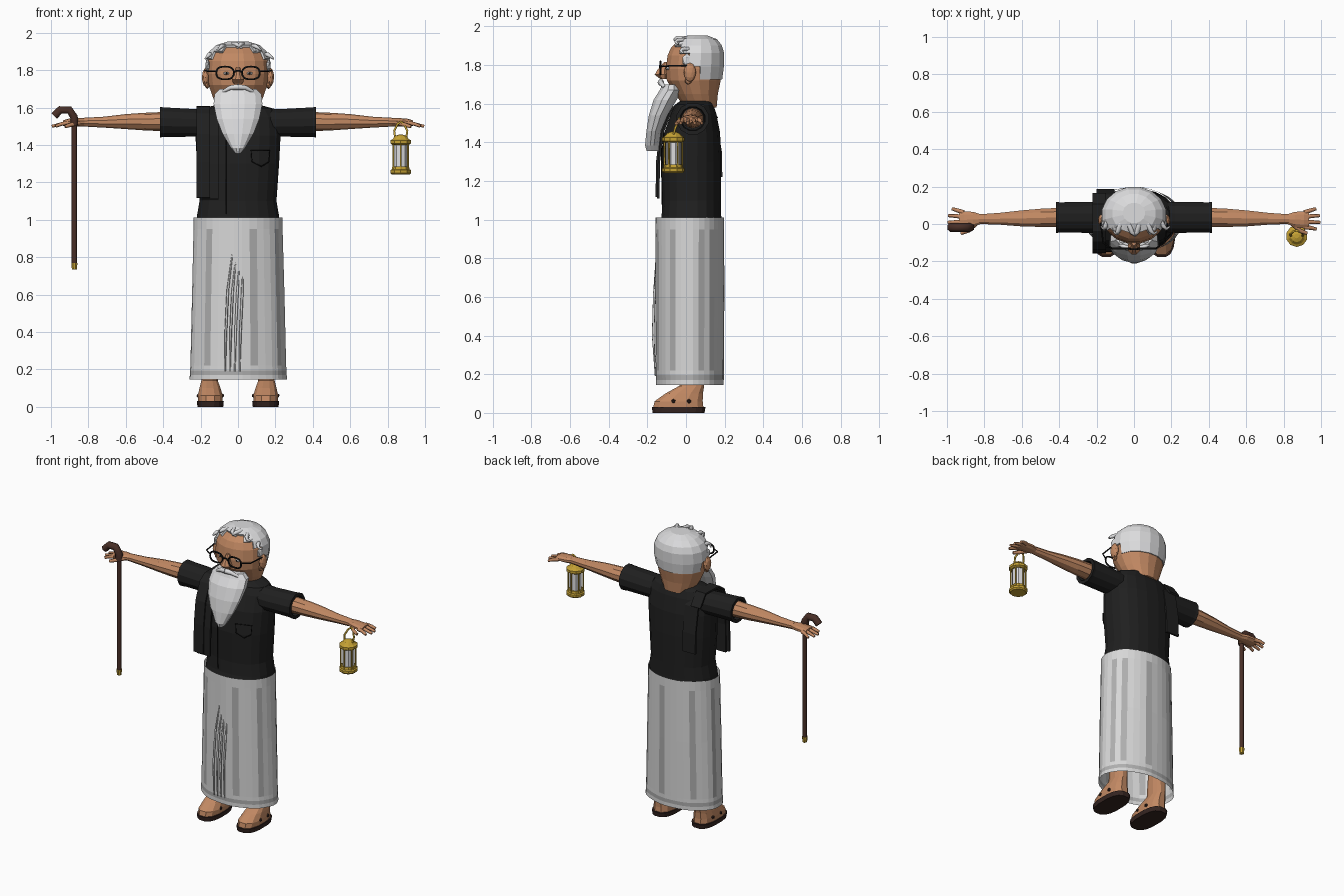
import bpy, bmesh, math
from mathutils import Vector

cube = bpy.data.objects.get("Cube")
if cube:
    bpy.data.objects.remove(cube, do_unlink=True)


def material(name, r, g, b):
    m = bpy.data.materials.new(name)
    m.use_nodes = True
    m.diffuse_color = (r, g, b, 1)
    m.node_tree.nodes["Principled BSDF"].inputs["Base Color"].default_value = (r, g, b, 1)
    return m


SKIN = material("warm skin", .54, .25, .125)
BLACK = material("black cloth", .014, .014, .014)
CLOTH = material("white cloth", .68, .68, .68)
GREY = material("grey stripe", .43, .43, .43)
HAIR = material("white hair", .72, .72, .73)
WOOD = material("dark wood", .065, .028, .02)
SOLE = material("brown leather", .035, .018, .015)
BRASS = material("brass", .56, .36, .035)
GLASS = material("pale glass", .72, .72, .74)
FRAME = material("black frame", .006, .006, .006)


def finish(name, mesh, *mats):
    for m in mats:
        mesh.materials.append(m)
    ob = bpy.data.objects.new(name, mesh)
    bpy.context.collection.objects.link(ob)
    return ob


def from_bm(name, bm, *mats):
    bmesh.ops.recalc_face_normals(bm, faces=bm.faces)
    mesh = bpy.data.meshes.new(name)
    bm.to_mesh(mesh)
    bm.free()
    return finish(name, mesh, *mats)


def power(c, e):
    return math.copysign(abs(c) ** e, c)


def loft(name, rings, mat, n=12, axis="z", e=1.0, caps=(True, True), fold=None):
    """Skin rings (position, centre u, centre v, radius u, radius v)."""
    bm = bmesh.new()
    loops = []
    for t, cu, cv, ru, rv in rings:
        loop = []
        for i in range(n):
            a = math.tau * (i + .5) / n
            k = fold(a, t) if fold else 1
            u, v = cu + k * ru * power(math.cos(a), e), cv + k * rv * power(math.sin(a), e)
            loop.append(bm.verts.new((u, v, t) if axis == "z" else (t, u, v)))
        loops.append(loop)
    for a, b in zip(loops, loops[1:]):
        for i in range(n):
            j = (i + 1) % n
            bm.faces.new((a[i], a[j], b[j], b[i]))
    for end, loop in zip(caps, (loops[0], loops[-1])):
        if end:
            bm.faces.new(loop)
    return from_bm(name, bm, mat)


def tube(name, pts, r, mat, closed=False, taper=None):
    cu = bpy.data.curves.new(name, "CURVE")
    cu.dimensions, cu.bevel_depth, cu.bevel_resolution, cu.use_fill_caps = "3D", r, 1, True
    sp = cu.splines.new("POLY")
    sp.points.add(len(pts) - 1)
    for i, (p, q) in enumerate(zip(sp.points, pts)):
        p.co = (*q, 1)
        p.radius = taper(i / (len(pts) - 1)) if taper else 1
    sp.use_cyclic_u = closed
    tmp = bpy.data.objects.new(name + "_curve", cu)
    mesh = bpy.data.meshes.new_from_object(tmp)
    bpy.data.objects.remove(tmp)
    mesh.materials.clear()
    return finish(name, mesh, mat)


def blob(name, loc, size, mat, sub=2):
    bm = bmesh.new()
    bmesh.ops.create_icosphere(bm, subdivisions=sub, radius=1)
    for v in bm.verts:
        v.co = Vector(loc) + Vector(c * s for c, s in zip(v.co, size))
    return from_bm(name, bm, mat)


def arc(cx, y, cz, rx, rz, a0, a1, n, e=1):
    angles = [math.radians(a0 + (a1 - a0) * i / n) for i in range(n + 1)]
    return [(cx + rx * power(math.cos(a), e), y, cz + rz * power(math.sin(a), e)) for a in angles]


# Head and domed hair cap
skull = [(1.58, 0, .075, .1, .085), (1.65, 0, .055, .135, .112), (1.72, 0, .04, .16, .142),
         (1.78, 0, .04, .168, .147), (1.85, 0, .045, .164, .143), (1.89, 0, .048, .144, .128),
         (1.922, 0, .052, .108, .098), (1.94, 0, .055, .05, .047)]
loft("head", skull, SKIN, 16)
cap = loft("hair_cap", [(1.725, 0, .045, .163, .145)] +
           [(z + .012, x, y + .004, a + .01, b + .008) for z, x, y, a, b in skull[3:]], HAIR, 16)
bm = bmesh.new()
bm.from_mesh(cap.data)
bald = []
for f in bm.faces:
    c = f.calc_center_median()
    limit = .045 if c.z < 1.8 else .0 if c.z < 1.88 else -.03 if c.z < 1.92 else -.07
    if c.y < limit or (abs(f.normal.z) > .99 and c.z < 1.8):
        bald.append(f)
bmesh.ops.delete(bm, geom=bald, context="FACES")
bm.to_mesh(cap.data)
bm.free()
cap.modifiers.new("thickness", "SOLIDIFY").thickness = .014

# Swept locks along the hairline
for i in range(10):
    a = math.pi * i / 9
    x, z, y = .152 * math.cos(a), 1.842 + .088 * math.sin(a), -.005 - .05 * math.sin(a)
    sweep = .03 if i % 2 else -.02
    tube("hair_lock", [(x * .95, y + .05, z + .008), (x + sweep * .5, y + .01, z + .012),
                       (x + sweep, y - .004, z + .002), (x + sweep * 1.6, y + .008, z - .012)],
         .015, HAIR, taper=lambda t: 1.1 - .8 * t)

# Face, ears and spectacles
loft("nose", [(1.728, 0, -.115, .026, .02), (1.75, 0, -.125, .036, .04), (1.775, 0, -.122, .022, .028),
              (1.815, 0, -.1, .012, .015)], SKIN, 8)
for s, side in ((1, "left"), (-1, "right")):
    blob(side + "_ear", (s * .173, .02, 1.762), (.02, .032, .05), SKIN)
    blob(side + "_earlobe", (s * .164, .012, 1.72), (.014, .02, .022), SKIN, 1)
    blob(side + "_sideburn", (s * .163, .005, 1.825), (.014, .028, .035), HAIR, 1)
    blob(side + "_eye", (s * .062, -.092, 1.783), (.017, .012, .008), HAIR)
    blob(side + "_pupil", (s * .062, -.102, 1.783), (.007, .004, .007), FRAME, 1)
    tube(side + "_lens_rim", arc(s * .069, -.132, 1.785, .047, .034, 0, 345, 23, .8), .0055, FRAME, True)
    tube(side + "_temple", [(s * .117, -.13, 1.793), (s * .165, -.1, 1.795), (s * .178, .01, 1.797)],
         .0045, FRAME)
    tube(side + "_moustache", [(0, -.13, 1.71), (s * .04, -.128, 1.707), (s * .08, -.11, 1.685)],
         .018, HAIR, taper=lambda t: 1 - .5 * t)
tube("bridge", arc(0, -.135, 1.785, .02, .012, 0, 180, 6), .005, FRAME)
loft("beard", [(1.355, 0, -.172, .015, .033), (1.385, 0, -.175, .04, .038), (1.46, 0, -.167, .086, .039),
               (1.54, 0, -.144, .118, .05), (1.62, 0, -.108, .135, .062), (1.67, 0, -.078, .13, .06),
               (1.7, 0, -.075, .1, .05)], HAIR, 12)

# Shirt tucked into the skirt, with placket and pocket
loft("shirt", [(.95, 0, .022, .226, .166), (1.02, 0, .028, .222, .156), (1.1, 0, .03, .208, .153),
               (1.3, 0, .027, .222, .157), (1.45, 0, .032, .23, .146), (1.55, 0, .04, .222, .118),
               (1.595, 0, .042, .19, .1), (1.615, 0, .055, .115, .085)], BLACK, 20, e=.88)
tube("placket", [(-.065, -.122, 1.03), (-.065, -.127, 1.3), (-.065, -.115, 1.45)], .003, FRAME)
tube("pocket", [(.07, -.126, 1.37), (.17, -.094, 1.37), (.165, -.096, 1.31), (.125, -.117, 1.285),
                (.075, -.127, 1.31)], .003, FRAME, True)

# Arms, sleeves and hands
for s, side in ((1, "left"), (-1, "right")):
    def limb(name, rings, mat, n=10):
        return loft(side + "_" + name, [(s * r[0], *r[1:]) for r in rings], mat, n, "x")
    limb("sleeve", [(.1, .04, 1.522, .08, .082), (.22, .035, 1.518, .085, .076), (.4, .035, 1.522, .084, .082),
                    (.418, .035, 1.522, .086, .085), (.418, .035, 1.522, .066, .064),
                    (.39, .035, 1.522, .06, .06)], BLACK, 12)
    limb("forearm", [(.36, .035, 1.525, .056, .053), (.5, .033, 1.525, .051, .047),
                     (.6, .03, 1.525, .045, .04), (.72, .028, 1.522, .033, .029),
                     (.83, .026, 1.522, .027, .023)], SKIN)
    limb("palm", [(.82, .026, 1.522, .027, .022), (.86, .024, 1.522, .043, .022),
                  (.91, .022, 1.52, .048, .02), (.935, .022, 1.516, .044, .015)], SKIN)
    for k, reach in enumerate((.975, .995, .992, .972)):
        y = -.017 + k * .026
        tube(side + "_finger", [(s * .91, y, 1.518), (s * .945, y * 1.2, 1.512),
                                (s * reach, y * 1.4 - .004, 1.5)], .013, SKIN, taper=lambda t: 1 - .35 * t)
    tube(side + "_thumb", [(s * .85, .0, 1.518), (s * .885, -.035, 1.51), (s * .925, -.05, 1.498)],
         .014, SKIN, taper=lambda t: 1 - .3 * t)

# Folded shawl over the right shoulder
path = [(-.15, 1.11), (-.146, 1.3), (-.128, 1.45), (-.085, 1.56), (-.03, 1.597), (.1, 1.6),
        (.158, 1.52), (.186, 1.35), (.188, 1.22)]
for name, x0, x1, lift, end in (("shawl", -.2, -.105, 0, len(path)), ("shawl_fold", -.222, -.15, .008, 7)):
    bm = bmesh.new()
    rows = [[bm.verts.new((x, y + math.copysign(lift, y), z + lift)) for x in (x0, x1)] for y, z in path[:end]]
    for a, b in zip(rows, rows[1:]):
        bm.faces.new((a[0], a[1], b[1], b[0]))
    ob = from_bm(name, bm, BLACK)
    ob.modifiers.new("thickness", "SOLIDIFY").thickness = .012

# Wrapped skirt, with woven stripes and a hem band
levels = [(1.012, .238, .178), (.95, .239, .178), (.6, .248, .178), (.22, .257, .176), (.195, .259, .176),
          (.17, .26, .175), (.145, .262, .175)]
skirt = loft("skirt", [(z, 0, .02, a, b) for z, a, b in levels], CLOTH, 36, caps=(False, False),
             fold=lambda a, z: 1 + .008 * math.cos(9 * a) * min(1, (1.012 - z) * 3))
skirt.data.materials.append(GREY)
for f in skirt.data.polygons:
    c = f.center
    a = round(math.degrees(math.atan2((c.y - .02) / .177, c.x / .25)) / 10) * 10 % 360
    stripe = a in (20, 40, 80, 130, 170, 230, 290, 330)
    if .17 < c.z < .195 or (.22 < c.z < .95 and stripe):
        f.material_index = 1
for i in range(4):
    x = -.065 + i * .026
    top = .82 - .035 * i
    tube("pleat", [(x + .035 - i * .008, -.153, top), (x + .01, -.164, .62), (x, -.17, .4),
                   (x - .004, -.158, .19)], .007, CLOTH, taper=lambda t: .5 + .5 * math.sin(math.pi * t))

# Feet and sandals with strap pegs
for s, side in ((1, "left"), (-1, "right")):
    loft(side + "_foot", [(.025, s * .148, -.04, .068, .134), (.06, s * .148, -.038, .068, .128),
                          (.1, s * .15, -.01, .058, .1), (.14, s * .152, .03, .045, .066),
                          (.32, s * .152, .035, .045, .052)], SKIN, 12, e=.8)
    loft(side + "_sandal", [(0, s * .148, -.038, .07, .136), (.03, s * .148, -.038, .073, .141)], SOLE, 16, e=.75)
    for y in (-.065, .015):
        for edge in (-1, 1):
            blob(side + "_strap_peg", (s * .148 + edge * .063, y, .06), (.012, .012, .012), SOLE, 1)

# Walking cane with an angular crook
tube("cane_shaft", [(-.875, -.018, .76), (-.875, -.018, 1.53)], .015, WOOD)
tube("cane_handle", [(x, -.018, z) for x, z in ((-.875, 1.505), (-.877, 1.55), (-.902, 1.588),
                                               (-.95, 1.588), (-.982, 1.555))], .024, WOOD)
loft("cane_tip", [(.733, -.875, -.018, .014, .014), (.77, -.875, -.018, .018, .018)], BRASS, 8)

# Lantern
LX, LY = .87, -.065


def turned(name, profile, mat):
    loft(name, [(z, LX, LY, r, r) for z, r in profile], mat, 10)


turned("lantern_base", [(1.242, .05), (1.25, .058), (1.265, .058), (1.27, .05), (1.285, .047)], BRASS)
turned("lantern_glass", [(1.28, .038), (1.41, .038)], GLASS)
turned("lantern_lid", [(1.4, .046), (1.408, .058), (1.425, .058), (1.432, .045), (1.448, .032), (1.455, .012)], BRASS)
for i in range(6):
    a = math.tau * (i + .5) / 6
    x, y = LX + .046 * math.cos(a), LY + .046 * math.sin(a)
    tube("lantern_post", [(x, y, 1.27), (x, y, 1.415)], .005, BRASS)
tube("lantern_handle", [(LX - .03, LY, 1.44), (LX - .035, LY + .01, 1.475), (LX - .018, LY + .025, 1.51),
                        (LX, LY + .03, 1.525), (LX + .018, LY + .025, 1.51), (LX + .035, LY + .01, 1.475),
                        (LX + .03, LY, 1.44)], .006, BRASS)
